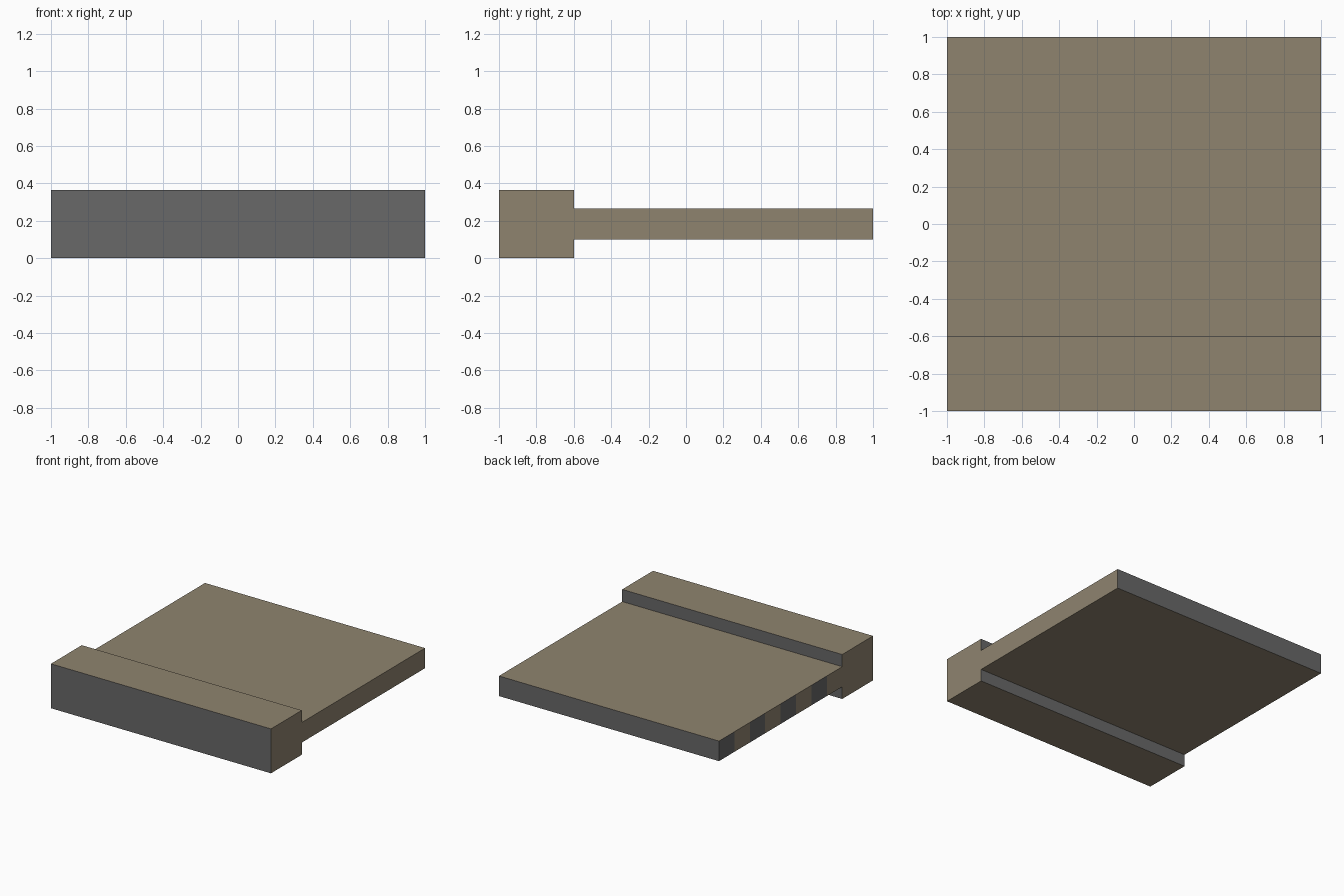
import bpy
import bmesh

if "Cube" in bpy.data.objects:
    bpy.data.objects.remove(bpy.data.objects["Cube"])


def flat_colour(name, rgb):
    mat = bpy.data.materials.new(name)
    mat.diffuse_color = (*rgb, 1.0)
    mat.use_nodes = True
    mat.node_tree.nodes["Principled BSDF"].inputs["Base Color"].default_value = mat.diffuse_color
    return mat


TAN = flat_colour("tan", (0.275, 0.231, 0.159))
GREY = flat_colour("grey", (0.138, 0.138, 0.138))


def box(name, y0, y1, z0, z1, cuts=0):
    """Full-width box, grey on its front and back faces, tan elsewhere."""
    bm = bmesh.new()
    bmesh.ops.create_cube(bm, size=1)
    for v in bm.verts:
        v.co = (v.co.x * 2, y0 + (v.co.y + 0.5) * (y1 - y0), z0 + (v.co.z + 0.5) * (z1 - z0))
    # slice across y so side faces can be striped
    for i in range(1, cuts + 1):
        y = y0 + (y1 - y0) * i / (cuts + 1)
        bmesh.ops.bisect_plane(bm, geom=bm.verts[:] + bm.edges[:] + bm.faces[:],
                               plane_co=(0, y, 0), plane_no=(0, 1, 0))
    bm.normal_update()
    for f in bm.faces:
        f.material_index = int(abs(f.normal.y) > 0.5)
        # alternate grey stripes on the left side, starting from the back
        if cuts and f.normal.x < -0.5:
            stripe = int((f.calc_center_median().y - y0) / (y1 - y0) * (cuts + 1))
            f.material_index = stripe % 2
    mesh = bpy.data.meshes.new(name)
    bm.to_mesh(mesh)
    bm.free()
    mesh.materials.append(TAN)
    mesh.materials.append(GREY)
    obj = bpy.data.objects.new(name, mesh)
    bpy.context.collection.objects.link(obj)
    return obj


# Thick bar along the front edge
box("front_bar", -1.0, -0.6, 0.0, 0.365)
# Thin slab behind it, eight stripes on the left edge
box("slab", -0.6, 1.0, 0.1, 0.265, cuts=7)
